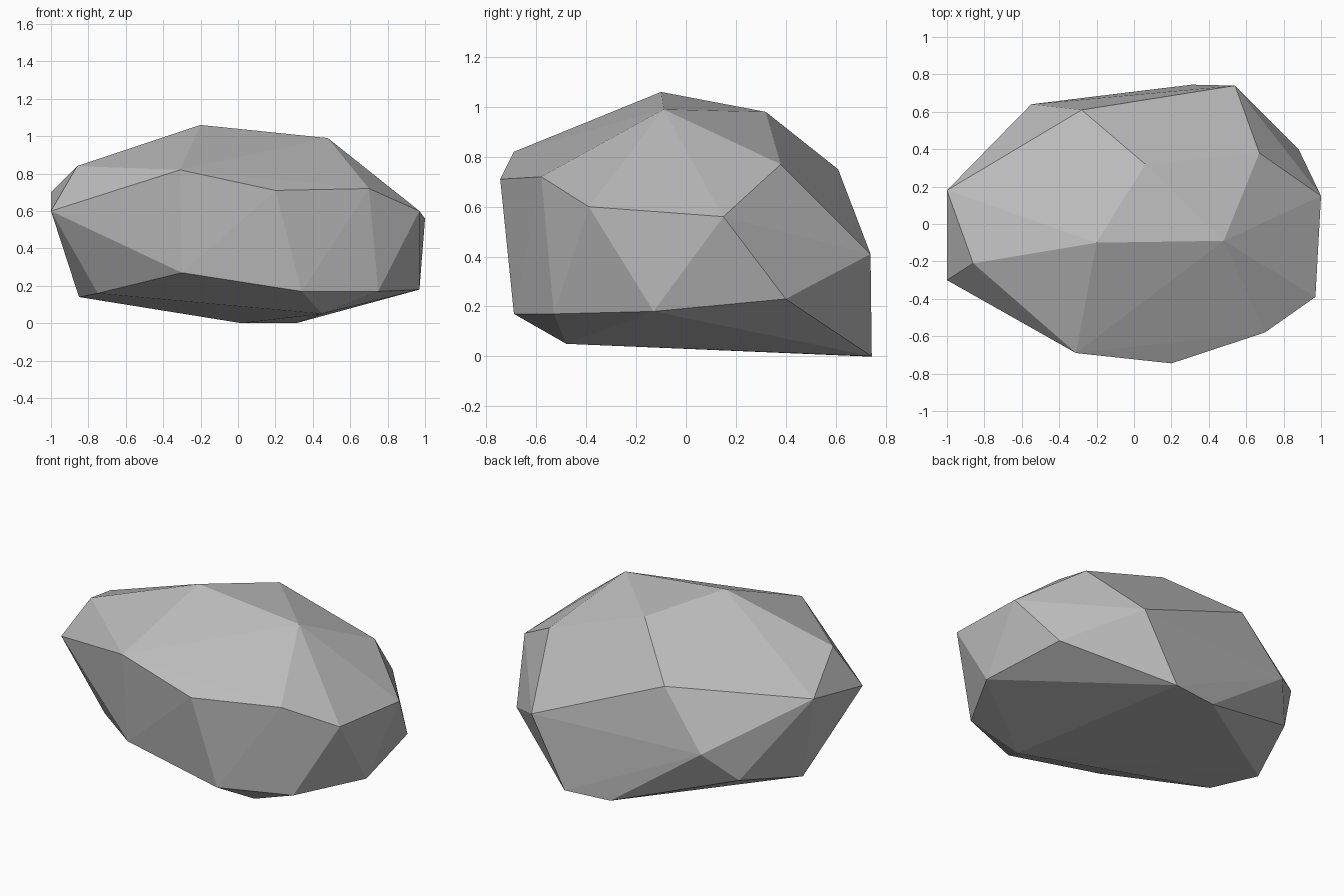
import bpy
import bmesh
import math

default_cube = bpy.data.objects.get("Cube")
if default_cube:
    bpy.data.objects.remove(default_cube, do_unlink=True)


def make_material(name, color):
    material = bpy.data.materials.new(name)
    material.use_nodes = True
    material.diffuse_color = color
    shader = next(n for n in material.node_tree.nodes if n.type == "BSDF_PRINCIPLED")
    shader.inputs["Base Color"].default_value = color
    shader.inputs["Roughness"].default_value = 0.9
    return material


def make_boulder(name, corner_rings, material):
    """Wrap a chipped, faceted stone skin around rings of corner points."""
    bm = bmesh.new()
    for ring in corner_rings:
        for corner in ring:
            bm.verts.new(corner)
    hull = bmesh.ops.convex_hull(bm, input=bm.verts[:], use_existing_faces=False)
    # Remove any corner that ended up inside the skin
    loose = [v for v in bm.verts if not v.link_faces]
    bmesh.ops.delete(bm, geom=loose, context="VERTS")
    # Merge almost level triangles into larger chipped facets
    bmesh.ops.dissolve_limit(bm, angle_limit=math.radians(1), verts=bm.verts[:], edges=bm.edges[:])
    bmesh.ops.recalc_face_normals(bm, faces=bm.faces[:])
    for face in bm.faces:
        face.smooth = False
    mesh = bpy.data.meshes.new(name)
    bm.to_mesh(mesh)
    bm.free()
    mesh.materials.append(material)
    boulder = bpy.data.objects.new(name, mesh)
    bpy.context.collection.objects.link(boulder)
    return boulder


# Top facet corners
crown = [(-.2, -.1, 1.06), (.48, -.09, .99), (.06, .32, .98)]

# Upper rim, running anticlockwise from the front
shoulder = [
    (-.31, -.69, .82), (.2, -.745, .71), (.7, -.58, .72), (.97, -.39, .6),
    (1, .15, .56), (.67, .38, .77), (.54, .74, .41), (-.28, .61, .75),
    (-.55, .64, .41), (-1, .18, .7), (-.86, -.21, .84), (-1, -.3, .6),
]

# Lower rim, running anticlockwise from the front
foot = [
    (-.3, -.65, .27), (.34, -.69, .17), (.75, -.53, .17), (.97, -.13, .18),
    (.88, .4, .23), (-.7, .48, .23), (-.85, .07, .14), (-.75, -.23, .16),
]

# Corners that rest on or near the ground
base = [(.45, -.48, .05), (.31, .745, 0), (.02, .71, 0)]

stone_grey = make_material("stone grey", (.5, .5, .5, 1))
make_boulder("boulder", [crown, shoulder, foot, base], stone_grey)
